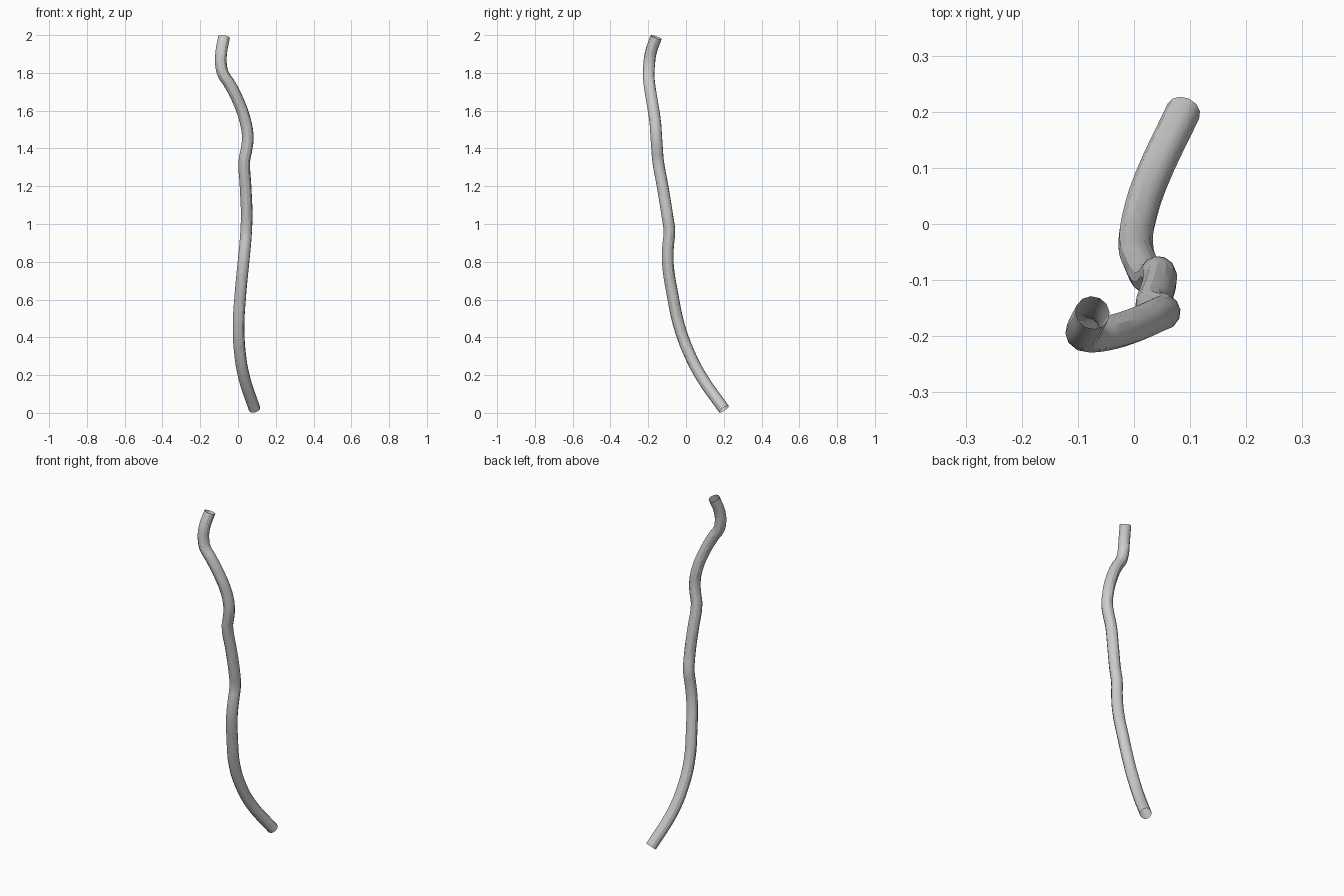
import bpy

# Centre line of the crooked tube, bottom to top
PATH = [
    (0.088, 0.201, 0.020), (0.032, 0.082, 0.190), (0.010, 0.015, 0.320),
    (0.003, -0.036, 0.460), (0.013, -0.072, 0.630), (0.028, -0.096, 0.790),
    (0.037, -0.095, 0.880), (0.043, -0.088, 0.960), (0.046, -0.100, 1.050),
    (0.040, -0.124, 1.200), (0.034, -0.148, 1.335), (0.046, -0.153, 1.400),
    (0.052, -0.157, 1.455), (0.040, -0.163, 1.540), (0.004, -0.179, 1.645),
    (-0.045, -0.194, 1.742), (-0.078, -0.198, 1.793), (-0.090, -0.195, 1.845),
    (-0.089, -0.187, 1.905), (-0.074, -0.158, 1.989),
]

# Open-ended round tube, 12 sides
curve = bpy.data.curves.new("crooked_tube", "CURVE")
curve.dimensions = "3D"
curve.bevel_depth = 0.031
curve.bevel_resolution = 4
curve.use_fill_caps = False
curve.resolution_u = 4

spline = curve.splines.new("BEZIER")
spline.bezier_points.add(len(PATH) - 1)
for point, co in zip(spline.bezier_points, PATH):
    point.co = co
    point.handle_left_type = point.handle_right_type = "AUTO"
spline.use_smooth = True

tube = bpy.data.objects.new("crooked_tube", curve)
bpy.context.collection.objects.link(tube)

# Turn into a smooth-shaded mesh
bpy.context.view_layer.objects.active = tube
tube.select_set(True)
bpy.ops.object.convert(target="MESH")
bpy.ops.object.shade_smooth_by_angle()
